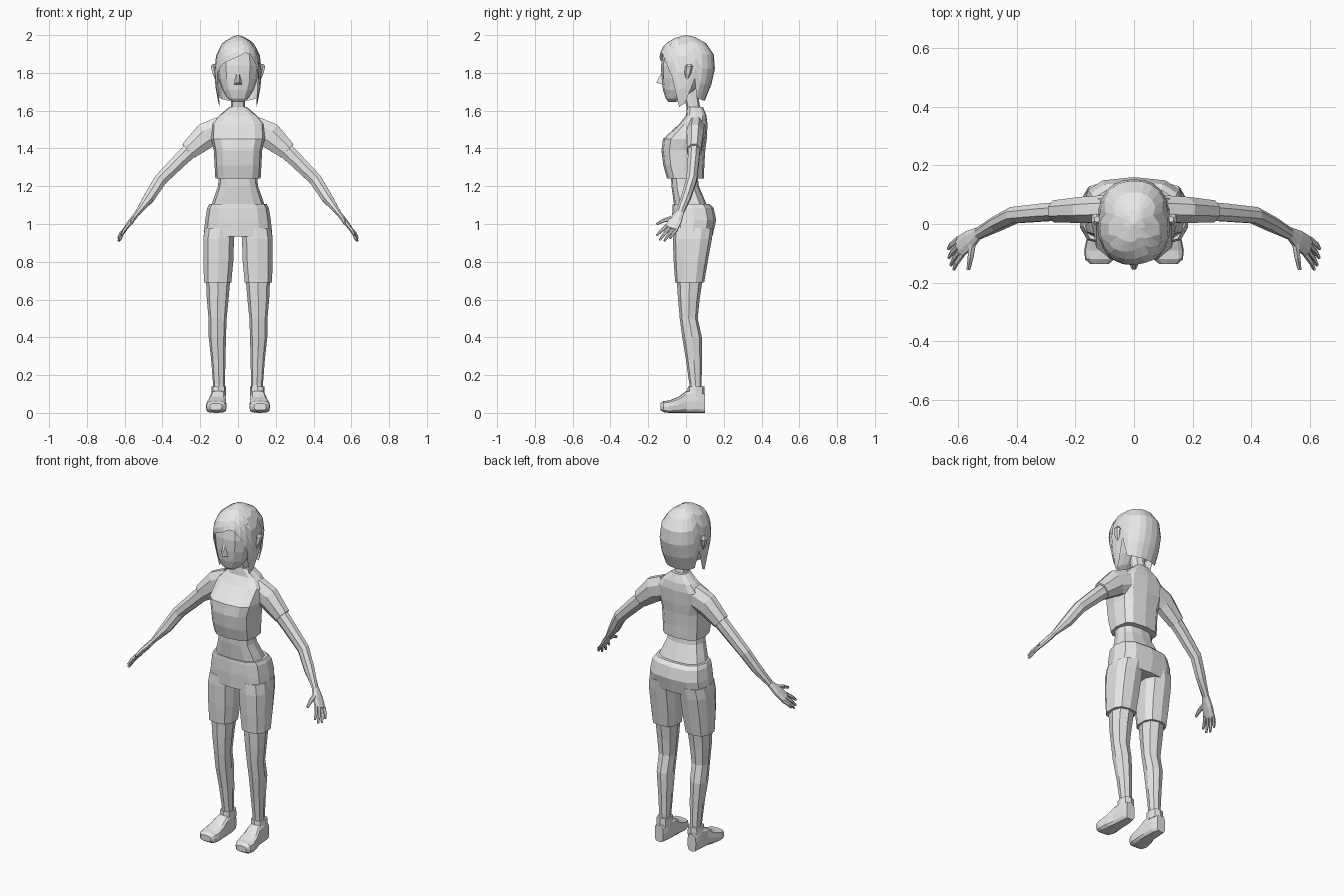
import bpy, bmesh, math
from mathutils import Vector

grey = bpy.data.materials.new("plain grey")
grey.diffuse_color = (0.8, 0.8, 0.8, 1)


def make(name, rings, caps=True, mirror=False):
    """Skin a list of equal-length closed rings into one flat-shaded object."""
    bm = bmesh.new()
    loops = [[bm.verts.new(p) for p in r] for r in rings]
    n = len(loops[0])
    for a, b in zip(loops, loops[1:]):
        for i in range(n):
            j = (i + 1) % n
            bm.faces.new((a[i], a[j], b[j], b[i]))
    if caps:
        bm.faces.new(loops[0])
        bm.faces.new(loops[-1])
    bmesh.ops.remove_doubles(bm, verts=bm.verts, dist=1e-5)
    bmesh.ops.recalc_face_normals(bm, faces=bm.faces)
    me = bpy.data.meshes.new(name)
    bm.to_mesh(me)
    bm.free()
    me.materials.append(grey)
    ob = bpy.data.objects.new(name, me)
    bpy.context.collection.objects.link(ob)
    if mirror:
        ob.modifiers.new("mirror", "MIRROR").use_mirror_merge = False
    return ob


def oval(a, x0, x1, y0, y1, e):
    """Point on a rounded box outline; angle 0 is the -y side."""
    s, c = math.sin(a), -math.cos(a)
    f = lambda v: math.copysign(abs(v) ** e, v) if abs(v) > 1e-6 else 0
    return ((x0 + x1) / 2 + f(s) * (x1 - x0) / 2, (y0 + y1) / 2 + f(c) * (y1 - y0) / 2)


def loft(name, rows, n=12, e=0.75, axis="z", **kw):
    """Rows are (position, x0, x1, b0, b1) along z or y."""
    rings = []
    for pos, *box in rows:
        pts = [oval(2 * math.pi * i / n, *box, e) for i in range(n)]
        rings.append([(x, b, pos) if axis == "z" else (x, pos, b) for x, b in pts])
    return make(name, rings, **kw)


def body(name, rows, **kw):
    return loft(name, [(z, -w, w, f, b) for z, w, f, b in rows], **kw)


def tube(name, pts, n=8):
    """Mirrored limb through points (x, y, z, radius across, radius thick)."""
    rings = []
    for i, p in enumerate(pts):
        c = Vector(p[:3])
        d = (Vector(pts[min(i + 1, len(pts) - 1)][:3]) - Vector(pts[max(i - 1, 0)][:3])).normalized()
        u = Vector((0, 1, 0))
        u = (u - u.dot(d) * d).normalized()
        v = d.cross(u)
        angles = [2 * math.pi * (k + 0.5) / n for k in range(n)]
        rings.append([c + u * p[3] * math.cos(t) + v * p[4] * math.sin(t) for t in angles])
    return make(name, rings, mirror=True)


# Torso, shirt and neck
body("waist", [(1.27, .10, -.08, .06), (1.2, .106, -.077, .068), (1.09, .145, -.062, .115)])
body("shirt", [(1.24, .12, -.10, .095), (1.31, .124, -.12, .097), (1.39, .128, -.13, .102),
               (1.45, .142, -.122, .11), (1.53, .14, -.035, .114), (1.575, .10, .0, .108),
               (1.62, .045, .005, .09)], e=0.65)
body("neck", [(1.59, .037, .01, .078), (1.72, .036, -.02, .06)], n=8)
tube("sleeve", [(.09, .052, 1.50, .05, .075), (.17, .048, 1.468, .048, .074),
                (.262, .043, 1.387, .041, .052)])

# Shorts
body("shorts_hips", [(1.105, .152, -.07, .125), (1.085, .163, -.072, .146), (1.02, .174, -.074, .16),
                     (.935, .182, -.07, .14)], e=0.7)
loft("shorts_leg", [(.98, .01, .178, -.066, .145), (.92, .018, .187, -.07, .137),
                    (.8, .022, .187, -.065, .115), (.69, .033, .182, -.057, .096)],
     n=10, mirror=True)

# Legs
loft("leg", [(.72, .04, .17, -.05, .09), (.6, .05, .165, -.042, .072), (.5, .06, .156, -.033, .062),
             (.4, .064, .155, -.02, .084), (.28, .066, .142, .0, .084), (.15, .07, .132, .018, .083),
             (.08, .07, .134, .015, .085)], n=8, e=0.85, mirror=True)

# Shoes
loft("shoe", [(.10, .08, .135, .0, .10), (.065, .068, .142, .0, .128), (.0, .064, .148, .0, .115),
              (-.04, .061, .16, .0, .085), (-.09, .06, .17, .0, .066), (-.12, .068, .167, .004, .062),
              (-.136, .085, .15, .015, .05)], n=12, e=0.55, axis="y", mirror=True)
loft("shoe_collar", [(.09, .064, .142, .005, .099), (.14, .064, .14, .01, .097)], n=8, mirror=True)

# Arms and hands
tube("arm", [(.2, .045, 1.44, .036, .048), (.3, .04, 1.345, .033, .042), (.41, .03, 1.235, .03, .036),
             (.47, .0, 1.14, .027, .032), (.535, -.035, 1.055, .021, .014)])
tube("palm", [(.53, -.03, 1.062, .021, .014), (.562, -.055, 1.02, .036, .015),
              (.597, -.08, .975, .038, .011)])
tips = [(.615, -.155, .94), (.625, -.14, .915), (.632, -.115, .91), (.634, -.085, .925)]
across = Vector((.25, .91, -.33))
for k, tip in enumerate(tips):
    base = Vector((.592, -.077, .98)) + across * (-.028 + .019 * k)
    mid = base.lerp(Vector(tip), 0.55) + Vector((.004, 0, .002))
    tube("finger_%d" % (k + 1), [(*base, .01, .01), (*mid, .009, .009), (*tip, .006, .006)], n=6)
tube("thumb", [(.55, -.055, 1.035, .014, .014), (.558, -.115, 1.02, .011, .011),
               (.565, -.155, 1.0, .007, .007)], n=6)

# Head
body("face", [(1.647, .03, -.092, -.05), (1.665, .056, -.108, -.015), (1.71, .084, -.122, .05),
              (1.77, .104, -.13, .09), (1.84, .112, -.132, .10), (1.92, .10, -.12, .10)], e=0.8)
make("nose", [[(-.021, -.124, 1.738), (.021, -.124, 1.738), (.008, -.126, 1.805), (-.008, -.126, 1.805)],
              [(-.007, -.156, 1.748), (.007, -.156, 1.748), (.004, -.15, 1.765), (-.004, -.15, 1.765)]])
loft("ear", [(1.765, .112, .122, -.002, .012), (1.80, .112, .137, -.008, .028),
             (1.835, .114, .146, -.004, .036), (1.848, .116, .136, .006, .026)], n=6, mirror=True)

# Hair: columns running down from the crown, each ending at its own height
SHAPE = [(2.0, .0, .0, .0), (1.985, .05, -.06, .07), (1.95, .09, -.115, .115), (1.9, .115, -.14, .147),
         (1.82, .125, -.143, .153), (1.74, .122, -.132, .135), (1.66, .108, -.11, .102), (1.6, .095, -.095, .08)]
# Hem heights from front (0) to back (180 degrees); the two sides share all but the fringe
SIDE = [1.62, 1.64, 1.77, 1.665, 1.66, 1.655, 1.655, 1.655]
FRINGE_RIGHT = [1.885, 1.905, 1.90, 1.85, 1.78]
FRINGE_LEFT = [1.885, 1.87, 1.855, 1.835, 1.79]


def hair_point(z, a):
    for lo, hi in zip(SHAPE[1:], SHAPE):
        if z >= lo[0]:
            break
    t = (z - lo[0]) / (hi[0] - lo[0])
    w, f, b = (lo[i] + (hi[i] - lo[i]) * t for i in (1, 2, 3))
    return (*oval(a, -w, w, f, b, 0.85), z)


hem = FRINGE_RIGHT + SIDE + SIDE[-2::-1] + FRINGE_LEFT[:0:-1]
drops = [0, .03, .13, .30, .52, .76, 1]
make("hair", [[hair_point(2 - (2 - h) * d, 2 * math.pi * i / len(hem)) for i, h in enumerate(hem)]
              for d in drops], caps=False)
